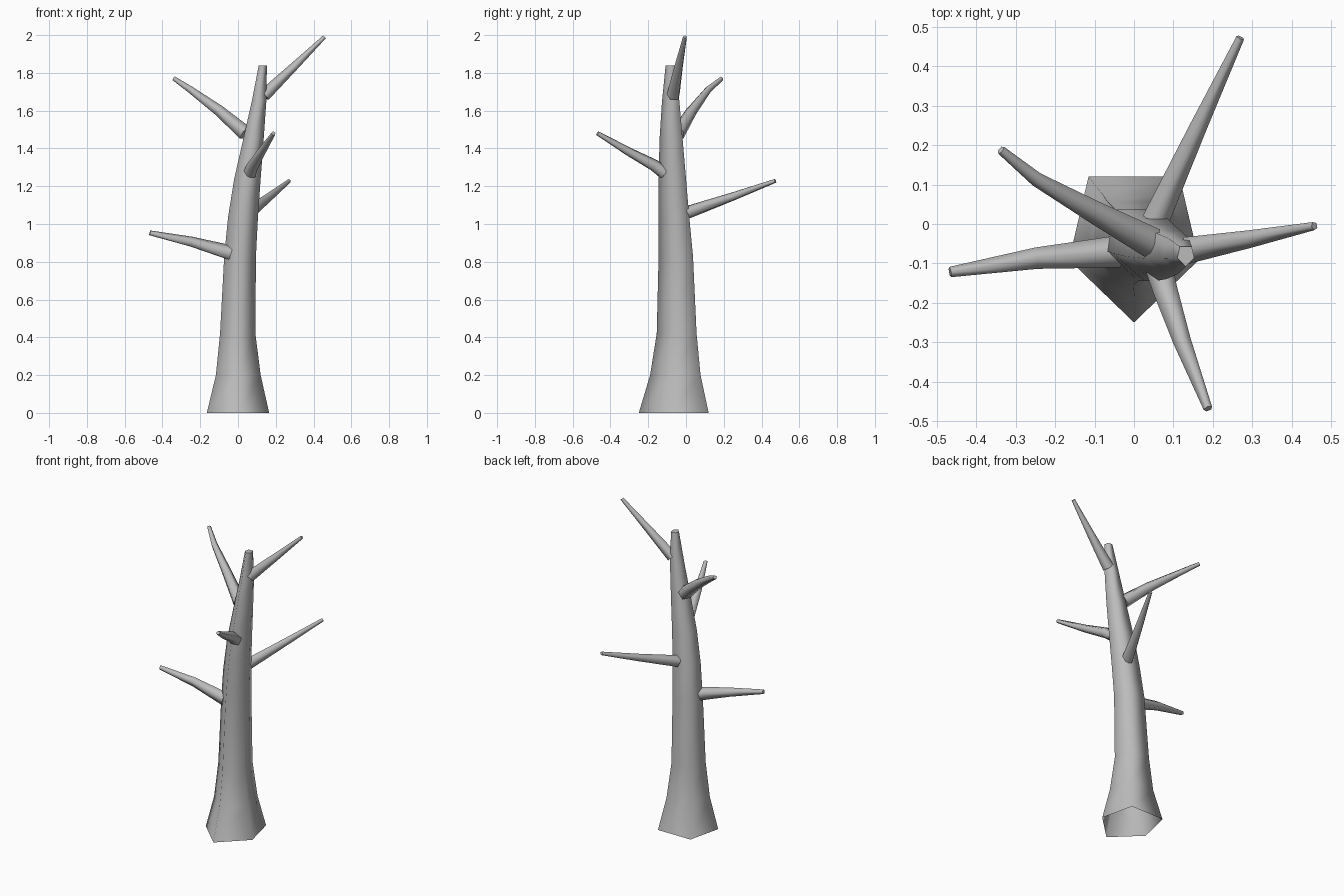
import bpy, bmesh, math
from mathutils import Vector

cube = bpy.data.objects.get("Cube")
if cube:
    bpy.data.objects.remove(cube, do_unlink=True)

bark = bpy.data.materials.new("grey_bark")
bark.use_nodes = True
grey = (0.5, 0.5, 0.5, 1)
bark.diffuse_color = grey
bark.node_tree.nodes["Principled BSDF"].inputs["Base Color"].default_value = grey


def loft(name, rings, cap_start):
    """Skin a list of rings smoothly, with crisp flat end caps."""
    bm = bmesh.new()
    loops = [[bm.verts.new(p) for p in ring] for ring in rings]
    n = len(loops[0])
    for a, b in zip(loops, loops[1:]):
        for i in range(n):
            j = (i + 1) % n
            bm.faces.new((a[i], a[j], b[j], b[i])).smooth = True
    caps = [bm.faces.new(loops[-1])]
    if cap_start:
        caps.append(bm.faces.new(loops[0][::-1]))
    for cap in caps:
        for edge in cap.edges:
            edge.smooth = False
    bmesh.ops.recalc_face_normals(bm, faces=bm.faces)
    mesh = bpy.data.meshes.new(name)
    bm.to_mesh(mesh)
    bm.free()
    mesh.materials.append(bark)
    obj = bpy.data.objects.new(name, mesh)
    bpy.context.collection.objects.link(obj)


# Trunk: five-sided section with a corner at the front, open underneath
# Each level: height, left x, right x, front y, back y
levels = [
    (0.0, -0.165, 0.165, -0.25, 0.12),
    (0.2, -0.117, 0.12, -0.19, 0.077),
    (0.42, -0.095, 0.092, -0.155, 0.056),
    (0.83, -0.073, 0.095, -0.145, 0.037),
    (1.04, -0.052, 0.106, -0.145, 0.017),
    (1.24, -0.02, 0.12, -0.145, 0.0),
    (1.45, 0.028, 0.136, -0.14, -0.018),
    (1.65, 0.073, 0.15, -0.127, -0.035),
    (1.84, 0.11, 0.153, -0.108, -0.057),
]
section = [(0, 0), (1, 0.43), (0.7, 1), (-0.7, 1), (-1, 0.43)]
loft("trunk", [[((l + r) / 2 + u * (r - l) / 2, f + v * (b - f), z)
                for u, v in section] for z, l, r, f, b in levels], False)


def branch(name, path, base_radius, tip_radius):
    """Tapering five-sided limb along a path."""
    points = [Vector(p) for p in path]
    rings = []
    for i, p in enumerate(points):
        tangent = (points[min(i + 1, len(points) - 1)] - points[max(i - 1, 0)]).normalized()
        side = tangent.cross(Vector((0, 0, 1))).normalized()
        up = side.cross(tangent)
        t = (p - points[0]).length / (points[-1] - points[0]).length
        radius = base_radius + (tip_radius - base_radius) * t
        angles = [math.tau * k / 5 for k in range(5)]
        rings.append([p + radius * (side * math.sin(a) + up * math.cos(a)) for a in angles])
    loft(name, rings, True)


branch("low_right_branch",
       [(-0.04, -0.07, 0.845), (-0.25, -0.087, 0.905), (-0.467, -0.122, 0.952)], 0.043, 0.014)
branch("back_branch",
       [(0.055, 0.01, 1.06), (0.165, 0.25, 1.145), (0.27, 0.473, 1.228)], 0.036, 0.011)
branch("front_branch",
       [(0.065, -0.115, 1.27), (0.08, -0.17, 1.31), (0.123, -0.3, 1.38),
        (0.188, -0.469, 1.48)], 0.037, 0.012)
branch("high_right_branch",
       [(0.04, -0.045, 1.48), (-0.1, 0.03, 1.6), (-0.25, 0.115, 1.71),
        (-0.338, 0.188, 1.77)], 0.042, 0.012)
branch("high_left_branch",
       [(0.14, -0.066, 1.68), (0.3, -0.037, 1.835), (0.458, -0.005, 1.99)], 0.036, 0.011)
